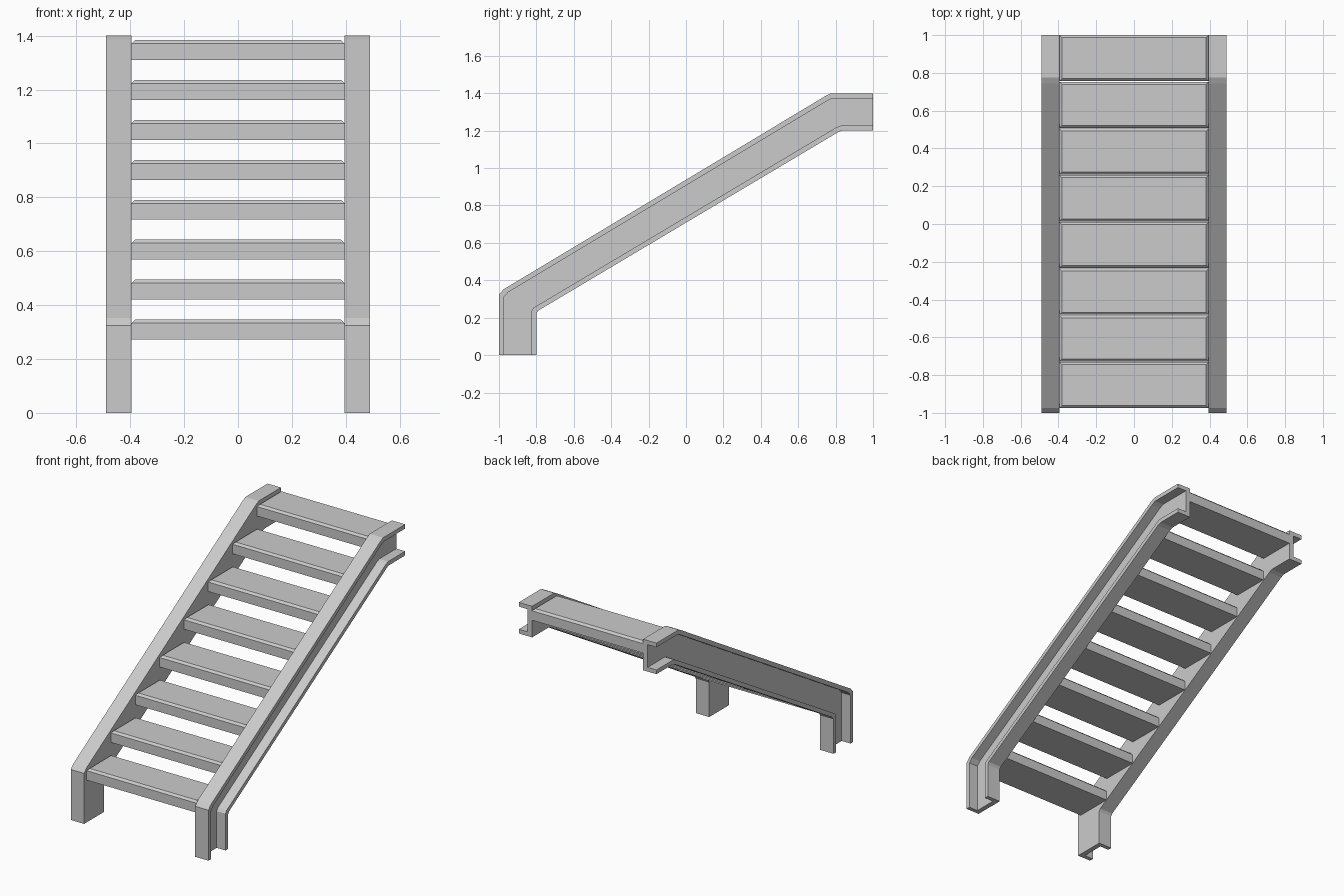
import bpy
import bmesh
from mathutils import Vector

cube = bpy.data.objects.get("Cube")
if cube:
    bpy.data.objects.remove(cube, do_unlink=True)

grey = bpy.data.materials.new("plain grey")
grey.use_nodes = True
colour = (0.6, 0.6, 0.6, 1)
grey.diffuse_color = colour
grey.node_tree.nodes["Principled BSDF"].inputs["Base Color"].default_value = colour


def add_object(name, bm):
    bmesh.ops.recalc_face_normals(bm, faces=bm.faces)
    mesh = bpy.data.meshes.new(name)
    bm.to_mesh(mesh)
    bm.free()
    mesh.materials.append(grey)
    obj = bpy.data.objects.new(name, mesh)
    bpy.context.collection.objects.link(obj)
    return obj


# Stringer edges in (y, z): foot, chamfered knee, slope, chamfered knee, landing
UPPER = [(-1, 0), (-1, .325), (-.975, .352), (.745, 1.385), (.775, 1.4), (1, 1.4)]
LOWER = [(-.8, 0), (-.8, .222), (-.79, .238), (.81, 1.19), (.835, 1.2), (1, 1.2)]
INNER, WEB, OUTER = .395, .427, .49
FLANGE = .135  # flange thickness as a share of the channel height

# Channel section as (x, share of the way from upper to lower edge)
CHANNEL = [(INNER, 0), (OUTER, 0), (OUTER, FLANGE), (WEB, FLANGE),
           (WEB, 1 - FLANGE), (OUTER, 1 - FLANGE), (OUTER, 1), (INNER, 1)]


def stringer(name, side):
    bm = bmesh.new()
    rings = []
    for up, low in zip(UPPER, LOWER):
        ring = []
        for x, share in CHANNEL:
            y, z = Vector(up).lerp(Vector(low), share)
            ring.append(bm.verts.new((side * x, y, z)))
        rings.append(ring)
    n = len(CHANNEL)
    for a, b in zip(rings, rings[1:]):
        for i in range(n):
            j = (i + 1) % n
            bm.faces.new((a[i], a[j], b[j], b[i]))
    bm.faces.new(rings[0])
    bm.faces.new(rings[-1])
    add_object(name, bm)


stringer("left_stringer", 1)
stringer("right_stringer", -1)

# Treads: slabs with a chamfered top edge
STEPS, DEPTH, HEIGHT, CHAMFER = 8, .244, .074, .013
for k in range(STEPS):
    front = -.975 + k * .2473
    base = .272 + k * .1483
    bm = bmesh.new()
    bmesh.ops.create_cube(bm, size=1)
    for v in bm.verts:
        v.co = (v.co.x * 2 * INNER, front + (v.co.y + .5) * DEPTH,
                base + (v.co.z + .5) * HEIGHT)
    top_edges = [e for e in bm.edges if all(v.co.z > base + HEIGHT / 2 for v in e.verts)]
    bmesh.ops.bevel(bm, geom=top_edges, offset=CHAMFER, segments=1, affect='EDGES')
    add_object(f"tread_{k + 1}", bm)
